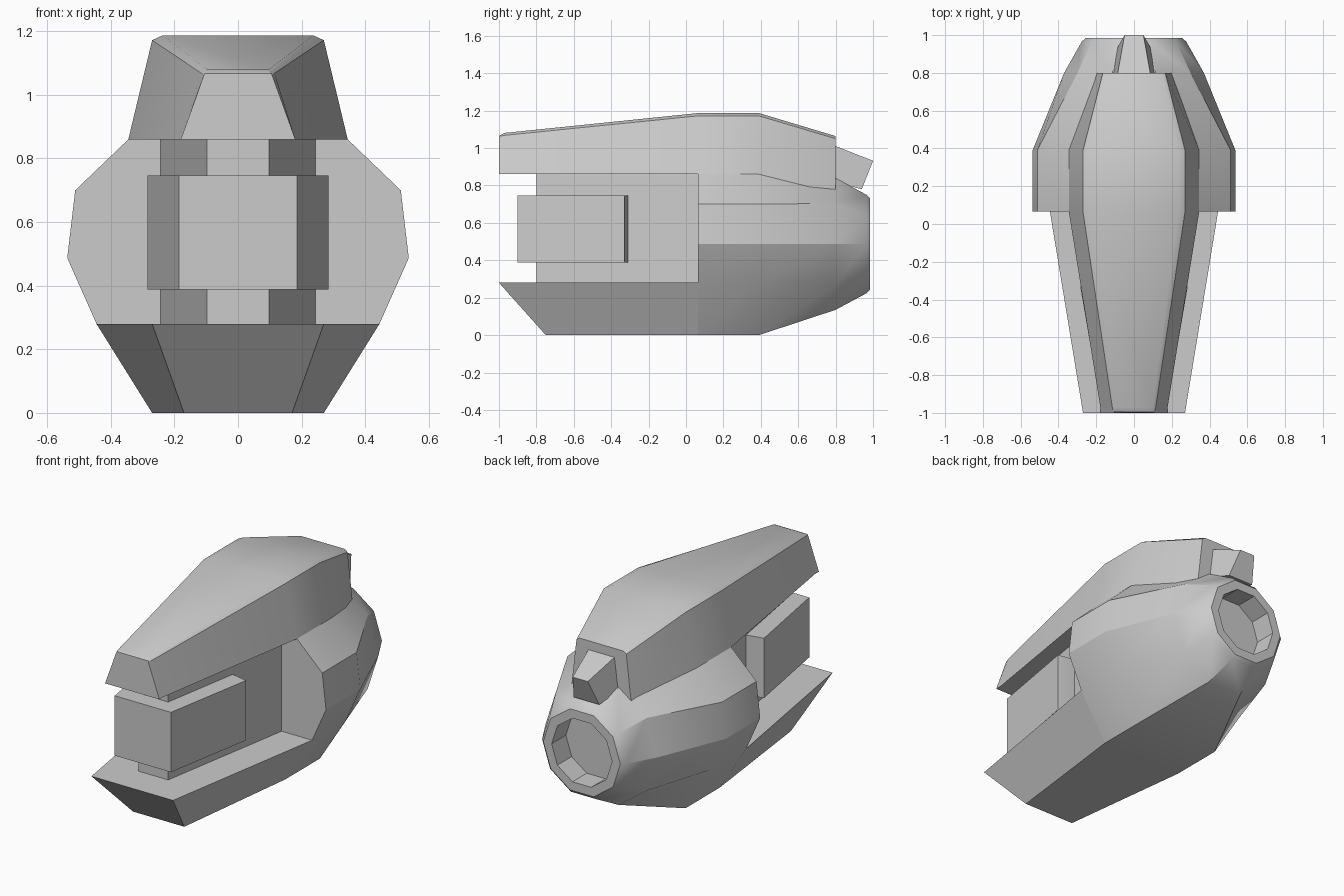
import bpy, bmesh, math

if "Cube" in bpy.data.objects:
    bpy.data.objects.remove(bpy.data.objects["Cube"])


def loft(name, sections, angle=30):
    """Skin mirrored half-sections (x, y, z listed bottom to top) and cap both ends."""
    bm = bmesh.new()
    rings = []
    for half in sections:
        full = list(half) + [(-x, y, z) for x, y, z in reversed(half)]
        rings.append([bm.verts.new(p) for p in full])
    n = len(rings[0])
    for a, b in zip(rings, rings[1:]):
        for i in range(n):
            j = (i + 1) % n
            bm.faces.new((a[i], a[j], b[j], b[i]))
    bm.faces.new(rings[0])
    bm.faces.new(rings[-1])
    bmesh.ops.recalc_face_normals(bm, faces=bm.faces[:])
    mesh = bpy.data.meshes.new(name)
    bm.to_mesh(mesh)
    bm.free()
    ob = bpy.data.objects.new(name, mesh)
    bpy.context.collection.objects.link(ob)
    bpy.ops.object.select_all(action='DESELECT')
    bpy.context.view_layer.objects.active = ob
    ob.select_set(True)
    bpy.ops.object.shade_smooth_by_angle(angle=math.radians(angle))
    return ob


def decagon(r, y, zc=0.487):
    return [(r * math.cos(math.radians(a)), y, zc + r * math.sin(math.radians(a)))
            for a in (-72, -36, 0, 36, 72)]


def hull(y):
    return [(x, y, z) for x, z in
            ((0.27, 0), (0.445, 0.28), (0.537, 0.487), (0.512, 0.70), (0.345, 0.86))]


# Rear hull, narrowing to a recessed ten-sided exhaust
loft("rear_hull", [hull(0.065), hull(0.39), decagon(0.37, 0.8), decagon(0.277, 0.965),
                   decagon(0.255, 0.985), decagon(0.2, 0.985), decagon(0.2, 0.85)])

# Upper roof beam with a narrow bevel along its top edge
loft("roof", [
    [(0.18, -1.0, 0.86), (0.107, -1.0, 1.062), (0.104, -0.995, 1.068)],
    [(0.178, -0.97, 0.86), (0.115, -0.97, 1.068), (0.098, -0.97, 1.081)],
    [(0.345, 0.065, 0.86), (0.27, 0.065, 1.172), (0.237, 0.065, 1.187)],
    [(0.345, 0.39, 0.86), (0.27, 0.39, 1.172), (0.237, 0.39, 1.187)],
    [(0.2, 0.8, 0.75), (0.165, 0.8, 1.05), (0.145, 0.8, 1.064)],
])

# Lower jaw with a raked nose
loft("lower_jaw", [
    [(0.17, -0.75, 0), (0.27, -1.0, 0.28)],
    [(0.27, 0.065, 0), (0.445, 0.065, 0.28)],
])

# Tapered core joining roof and jaw
loft("core", [
    [(0.098, -0.8, 0.27), (0.098, -0.8, 0.87)],
    [(0.246, 0.08, 0.27), (0.246, 0.08, 0.87)],
])

# Wedge-shaped nose block wrapped round the core
loft("nose_block", [
    [(0.186, -0.9, 0.388), (0.186, -0.9, 0.746)],
    [(0.285, -0.33, 0.388), (0.285, -0.33, 0.746)],
    [(0.17, -0.307, 0.388), (0.17, -0.307, 0.746)],
])

# Small tilted fin block above the exhaust
loft("tail_block", [
    [(0.12, 0.75, 0.83), (0.095, 0.75, 1.03)],
    [(0.085, 0.94, 0.78), (0.05, 1.0, 0.932)],
])
